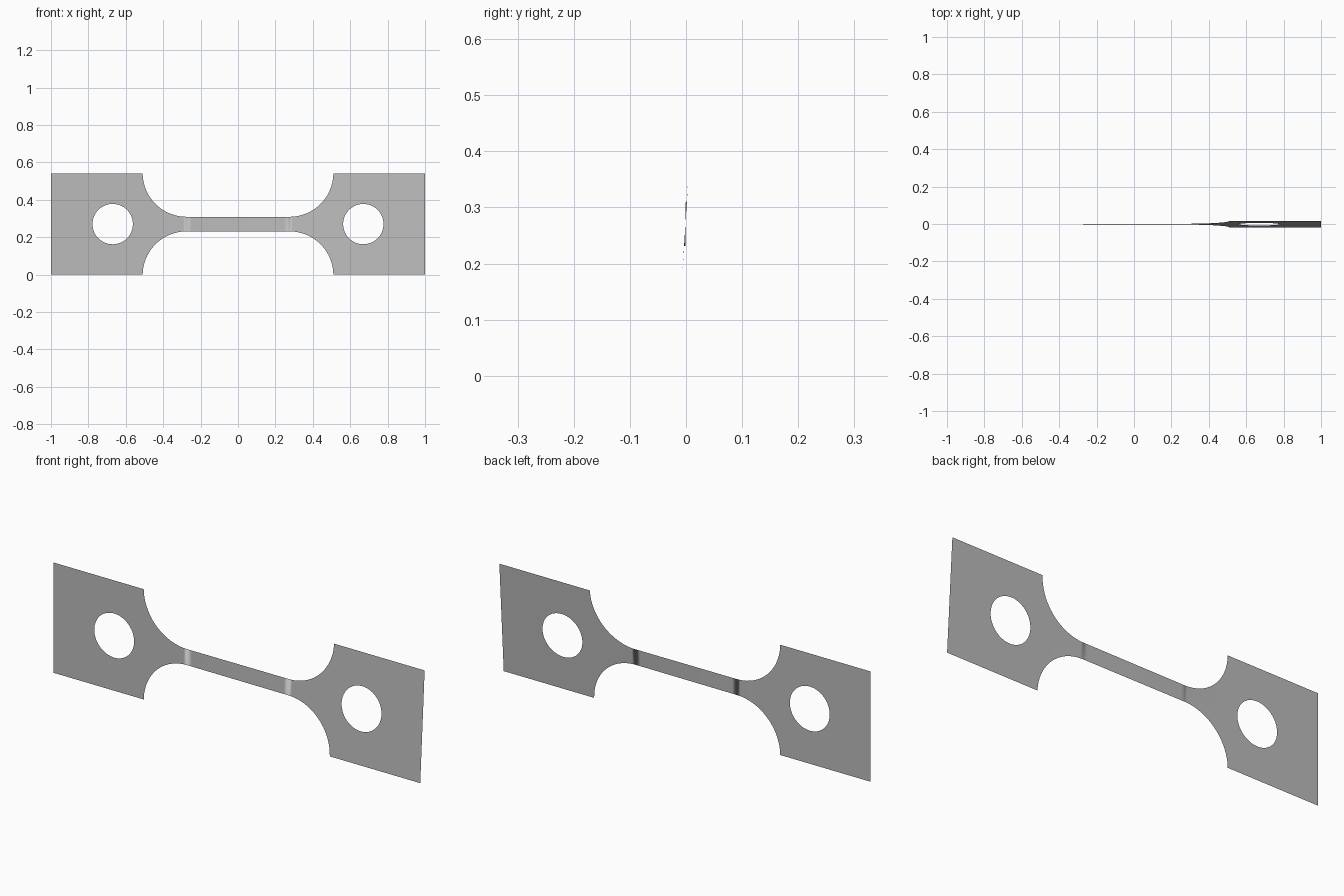
import bpy, bmesh, math
from mathutils import Vector

cube = bpy.data.objects.get("Cube")
if cube:
    bpy.data.objects.remove(cube, do_unlink=True)

MID = 0.27            # height of the long axis
GAUGE = 0.039         # half height of the narrow strip
SHOULDER = 0.51       # inner edge of each grip
FILLET = 0.235        # fillet radius
HOLE_X, HOLE_R = 0.67, 0.108
TWIST = 0.063         # angle between the two grips, in radians
OFFSET = -0.001

grey = bpy.data.materials.new("steel_grey")
grey.use_nodes = True
colour = (0.5, 0.5, 0.5, 1)
grey.diffuse_color = colour
grey.node_tree.nodes["Principled BSDF"].inputs["Base Color"].default_value = colour


def add_loop(bm, points):
    verts = [bm.verts.new((x, 0, z)) for x, z in points]
    return [bm.edges.new((v, verts[(i + 1) % len(verts)])) for i, v in enumerate(verts)]


# Quarter outline: grip corner, shoulder, then fillet down to the strip
quarter = [(1.0, MID), (SHOULDER, MID)]
steps = 20
for i in range(1, steps + 1):
    a = math.radians(4) + (math.pi / 2 - math.radians(4)) * i / steps
    quarter.append((SHOULDER - FILLET + FILLET * math.cos(a),
                    GAUGE + FILLET * (1 - math.sin(a))))

# Mirror the quarter around both axes
upper = quarter + [(-x, z) for x, z in reversed(quarter)]
outline = upper + [(x, -z) for x, z in reversed(upper)]

bm = bmesh.new()
edges = add_loop(bm, outline)
for side in (-1, 1):
    ring = [(side * HOLE_X + HOLE_R * math.cos(t), HOLE_R * math.sin(t))
            for t in (math.tau * k / 48 for k in range(48))]
    edges += add_loop(bm, ring)
bmesh.ops.triangle_fill(bm, edges=edges, use_beauty=True, normal=Vector((0, -1, 0)))

# Cut the sheet into narrow columns so that it can twist
for i in range(-24, 25):
    bmesh.ops.bisect_plane(bm, geom=bm.verts[:] + bm.edges[:] + bm.faces[:],
                           plane_co=(i / 40, 0, 0), plane_no=(1, 0, 0))

# Twist mostly along the strip, easing out in the fillets
for v in bm.verts:
    t = min(max((v.co.x + 0.42) / 0.84, 0), 1)
    angle = TWIST * (0.6 * t + 0.4 * t * t * (3 - 2 * t))
    z = v.co.z
    v.co.y = OFFSET + z * math.sin(angle)
    v.co.z = MID + z * math.cos(angle)

for f in bm.faces:
    f.normal_update()
    if f.normal.y > 0:
        f.normal_flip()
    f.smooth = True

mesh = bpy.data.meshes.new("twisted_test_strip")
bm.to_mesh(mesh)
bm.free()
mesh.materials.append(grey)
strip = bpy.data.objects.new("twisted_test_strip", mesh)
bpy.context.collection.objects.link(strip)
